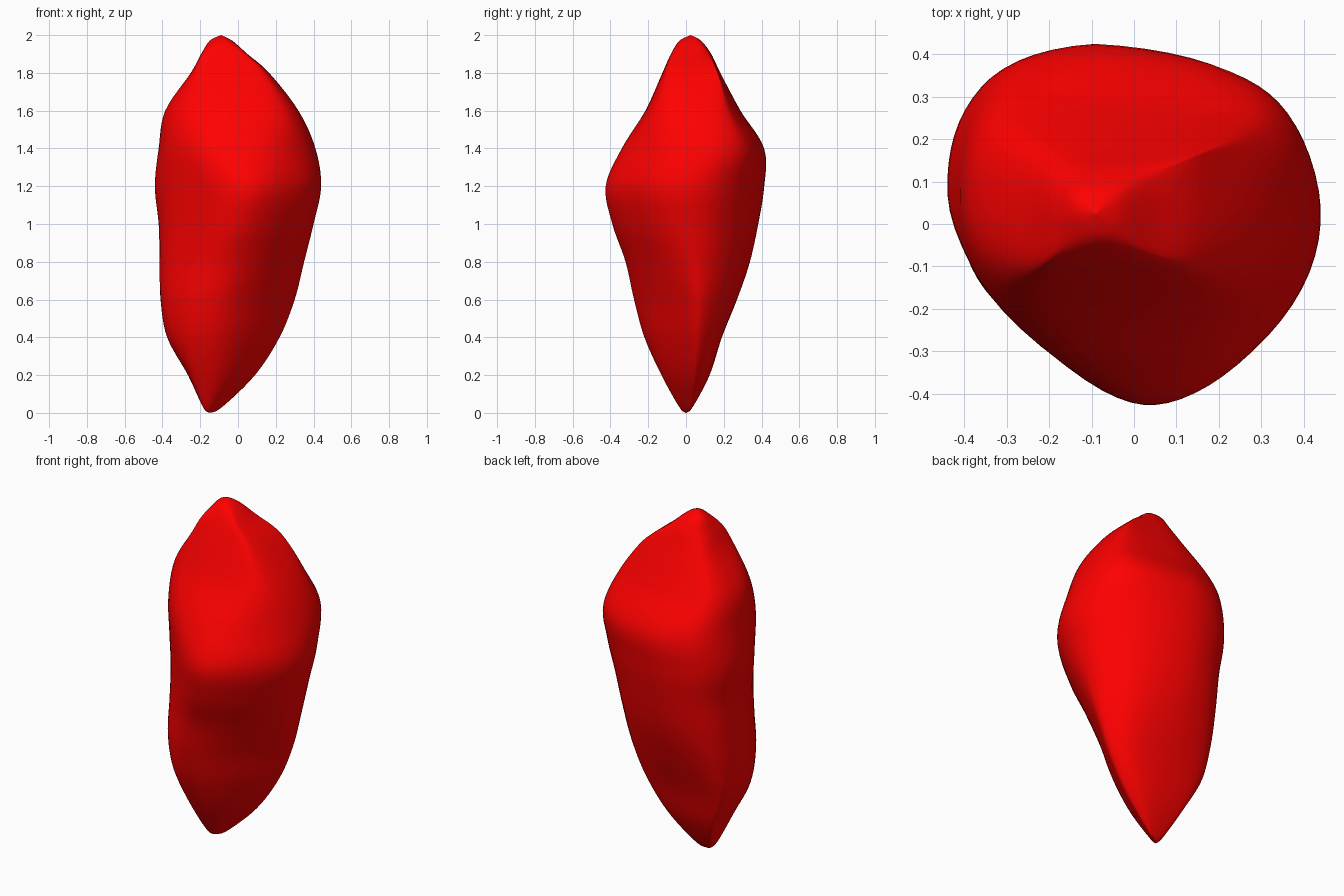
import bpy, bmesh, math

if "Cube" in bpy.data.objects:
    bpy.data.objects.remove(bpy.data.objects["Cube"])

# Each section: height, then how far the stone reaches toward
# +x, +x+y, +y, -x+y, -x, -x-y, -y, +x-y
SECTIONS = [
    (0.03, -.085, -.04, .035, .145, .185, .15, .035, -.075),
    (0.20, .09, .11, .125, .26, .265, .245, .13, .04),
    (0.40, .22, .225, .19, .355, .375, .33, .22, .13),
    (0.60, .30, .30, .27, .405, .41, .36, .275, .195),
    (0.80, .35, .352, .34, .435, .415, .353, .32, .275),
    (1.00, .40, .395, .385, .455, .42, .35, .39, .36),
    (1.20, .44, .442, .417, .482, .44, .357, .425, .41),
    (1.40, .41, .472, .418, .468, .42, .362, .34, .36),
    (1.60, .32, .375, .29, .40, .385, .322, .215, .29),
    (1.80, .165, .245, .185, .26, .25, .236, .125, .17),
    (1.90, .05, .11, .135, .19, .195, .18, .08, .075),
    (1.97, -.03, .02, .08, .145, .15, .10, .035, -.015),
]
ANGLES = [i * math.pi / 4 for i in range(8)]
STEPS = 6
BOTTOM, TOP = (-.15, 0, 0), (-.09, .025, 2)


def tip(x, y, z):
    return (z, *[x * math.cos(a) + y * math.sin(a) for a in ANGLES])


def spline(p0, p1, p2, p3, t):
    return 0.5 * (2 * p1 + (p2 - p0) * t + (2 * p0 - 5 * p1 + 4 * p2 - p3) * t * t
                  + (3 * p1 - p0 - 3 * p2 + p3) * t ** 3)


def outline(reach):
    """Eight-sided section from its reaches, with the corners cut round."""
    r = [min(reach[i], (reach[i - 1] + reach[(i + 1) % 8]) / math.sqrt(2)) for i in range(8)]
    pts = []
    for i, a in enumerate(ANGLES):
        b = a + math.pi / 4
        h, k, s = r[i], r[(i + 1) % 8], math.sin(math.pi / 4)
        pts.append(((h * math.sin(b) - k * math.sin(a)) / s,
                    (k * math.cos(a) - h * math.cos(b)) / s))
    for _ in range(3):
        cut = []
        for p, q in zip(pts, pts[1:] + pts[:1]):
            cut.append((.75 * p[0] + .25 * q[0], .75 * p[1] + .25 * q[1]))
            cut.append((.25 * p[0] + .75 * q[0], .25 * p[1] + .75 * q[1]))
        pts = cut
    # The back slants forward toward the right
    return [(x, y - .12 * max(0, x + .1) * min(1, max(0, y / .4))) for x, y in pts]


# Smooth stack of sections between the two tips
keys = [tip(*BOTTOM)] + SECTIONS + [tip(*TOP)]
padded = [keys[0]] + keys + [keys[-1]]
bm = bmesh.new()
rings = []
for k in range(len(keys) - 1):
    for j in range(STEPS):
        if k == 0 and j == 0:
            continue
        row = [spline(*v, j / STEPS) for v in zip(*padded[k:k + 4])]
        rings.append([bm.verts.new((x, y, row[0])) for x, y in outline(row[1:])])
for lower, upper in zip(rings, rings[1:]):
    n = len(lower)
    for i in range(n):
        m = (i + 1) % n
        bm.faces.new((lower[i], lower[m], upper[m], upper[i]))

# Closed tips
for ring, point in ((rings[0], BOTTOM), (rings[-1], TOP)):
    v = bm.verts.new(point)
    for i in range(len(ring)):
        bm.faces.new((ring[i], ring[(i + 1) % len(ring)], v))
bmesh.ops.recalc_face_normals(bm, faces=bm.faces)

mesh = bpy.data.meshes.new("red_stone")
bm.to_mesh(mesh)
bm.free()
mesh.shade_smooth()
stone = bpy.data.objects.new("red_stone", mesh)
bpy.context.collection.objects.link(stone)

red = bpy.data.materials.new("red")
red.diffuse_color = (1, 0, 0, 1)
red.use_nodes = True
red.node_tree.nodes["Principled BSDF"].inputs["Base Color"].default_value = red.diffuse_color
mesh.materials.append(red)
